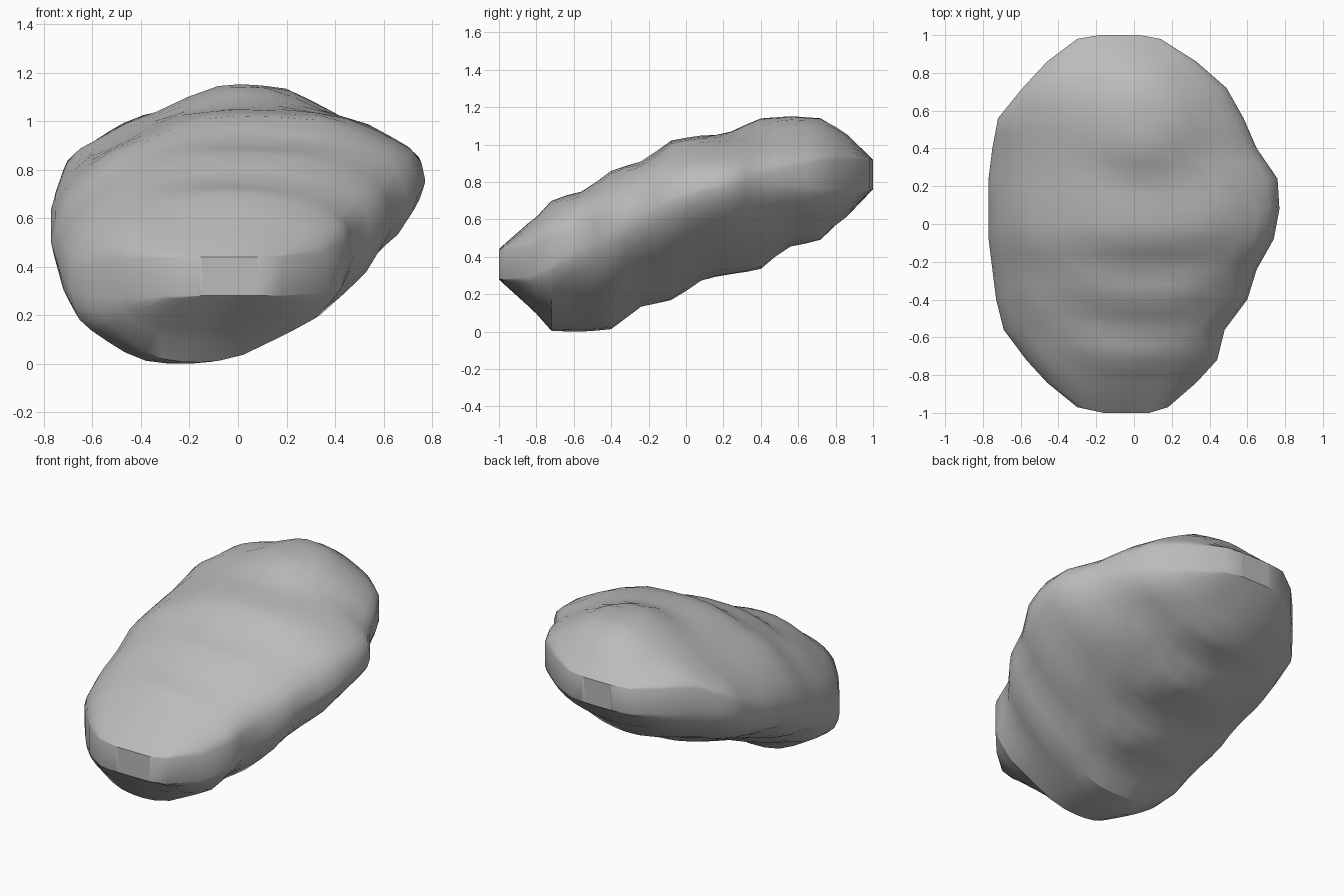
import bpy
import bmesh
import math
from mathutils import noise, Vector

# Remove the default object
default = bpy.data.objects.get("Cube")
if default:
    bpy.data.objects.remove(default, do_unlink=True)

# Boulder outline along its length: y, right x, left x, underside z, top z
OUTLINE = [
    (-1.0, -.16, .08, .28, .44),
    (-.97, -.3, .18, .25, .47),
    (-.84, -.46, .33, .13, .59),
    (-.72, -.57, .44, .01, .69),
    (-.56, -.69, .48, 0, .76),
    (-.4, -.73, .6, .02, .85),
    (-.24, -.75, .65, .12, .92),
    (-.08, -.77, .74, .18, 1.01),
    (.08, -.77, .77, .26, 1.04),
    (.24, -.77, .76, .31, 1.06),
    (.4, -.75, .65, .35, 1.08),
    (.56, -.72, .58, .45, 1.09),
    (.72, -.59, .49, .5, 1.08),
    (.86, -.46, .33, .61, 1.03),
    (.98, -.3, .14, .74, .94),
    (1.0, -.18, .03, .76, .92),
]
# Height of the widest line on each side, as y and z
RIGHT_EDGE = [(-1, .36), (-.56, .34), (-.2, .46), (.1, .58), (.3, .64), (.56, .75), (.72, .83), (.9, .84)]
LEFT_EDGE = [(-1, .36), (-.84, .37), (-.7, .44), (-.4, .56), (-.08, .7), (.1, .76), (.5, .83), (.8, .84)]
# Sideways position of the crest and of the keel
CREST = [(-1, -.06), (0, 0), (.5, .02), (1, -.08)]
KEEL = [(-1, -.06), (-.6, -.2), (.2, -.08), (1, -.08)]

SEGMENTS = 16
TERRACE = .16
KNOLL = Vector((.04, .56))


def sample(table, y, column=1):
    """Interpolate one column of a table at y."""
    for a, b in zip(table, table[1:]):
        if y <= b[0]:
            t = max(0, (y - a[0]) / (b[0] - a[0]))
            return a[column] + t * (b[column] - a[column])
    return table[-1][column]


def step(z, level):
    """Shift that gathers heights onto level terraces."""
    return -math.sin(math.tau * (z - level) / TERRACE)


def knoll(x, y):
    """Low flat-topped rise near the back."""
    distance = (Vector((x, y)) - KNOLL).length
    return .07 * min(1, max(0, (.36 - distance) / .18))


def squareness(y, upper, on_left):
    """Below 1 gives a boxy shoulder, above 1 a straighter slope."""
    if not upper:
        return 1.25 if on_left else 1.03
    if on_left:
        return .85 + .3 * min(1, max(0, y / .4, (-.5 - y) / .4))
    return 1.12 + .15 * min(1, max(0, y / .4))


def half_ring(y, upper):
    """One half of a cross-section, from left edge to right edge."""
    right, left = sample(OUTLINE, y, 1), sample(OUTLINE, y, 2)
    middle = sample(CREST if upper else KEEL, y)
    extreme = sample(OUTLINE, y, 4 if upper else 3)
    band = (.01 + .07 * min(1, abs(y) / .75) ** 2) * (1 if upper else -1)
    fade = max(0, 1 - y ** 4)
    points = []
    for i in range(SEGMENTS + 1):
        angle = math.pi * i / SEGMENTS
        c, s = math.cos(angle), max(0, math.sin(angle))
        on_left = c > 0
        power = squareness(y, upper, on_left)
        edge = sample(LEFT_EDGE if on_left else RIGHT_EDGE, y) + band
        x = middle + ((left if on_left else right) - middle) * abs(c) ** power
        z = edge + (extreme - edge) * s ** power
        z += .013 * fade * s * step(z, .73 if upper else .15)
        if upper:
            z += s * knoll(x, y)
        # Slight lumps on the stone, none at the rim
        z += .01 * fade * s * noise.noise(Vector((x, y, z)) * 4)
        points.append((x, y, max(z, 0)))
    return points


# Stations follow the outline rows, with finer steps between them
stations = sorted({row[0] for row in OUTLINE} | {round(-.8 + .08 * i, 2) for i in range(21)})

# Boulder skin
bm = bmesh.new()
rings = []
for y in stations:
    loop = half_ring(y, True) + half_ring(y, False)[::-1]
    rings.append([bm.verts.new(p) for p in loop])
for a, b in zip(rings, rings[1:]):
    for i in range(len(a)):
        j = (i + 1) % len(a)
        bm.faces.new((a[i], a[j], b[j], b[i]))
bm.faces.new(rings[0])
bm.faces.new(rings[-1][::-1])
bmesh.ops.recalc_face_normals(bm, faces=bm.faces)

mesh = bpy.data.meshes.new("boulder")
bm.to_mesh(mesh)
bm.free()
boulder = bpy.data.objects.new("boulder", mesh)
bpy.context.collection.objects.link(boulder)

# Plain stone colour
stone = bpy.data.materials.new("grey stone")
stone.use_nodes = True
colour = (.5, .5, .5, 1)
stone.diffuse_color = colour
stone.node_tree.nodes["Principled BSDF"].inputs["Base Color"].default_value = colour
mesh.materials.append(stone)

# Soft shading with crisp rims
bpy.ops.object.select_all(action="DESELECT")
boulder.select_set(True)
bpy.context.view_layer.objects.active = boulder
bpy.ops.object.shade_smooth_by_angle(angle=math.radians(30))
